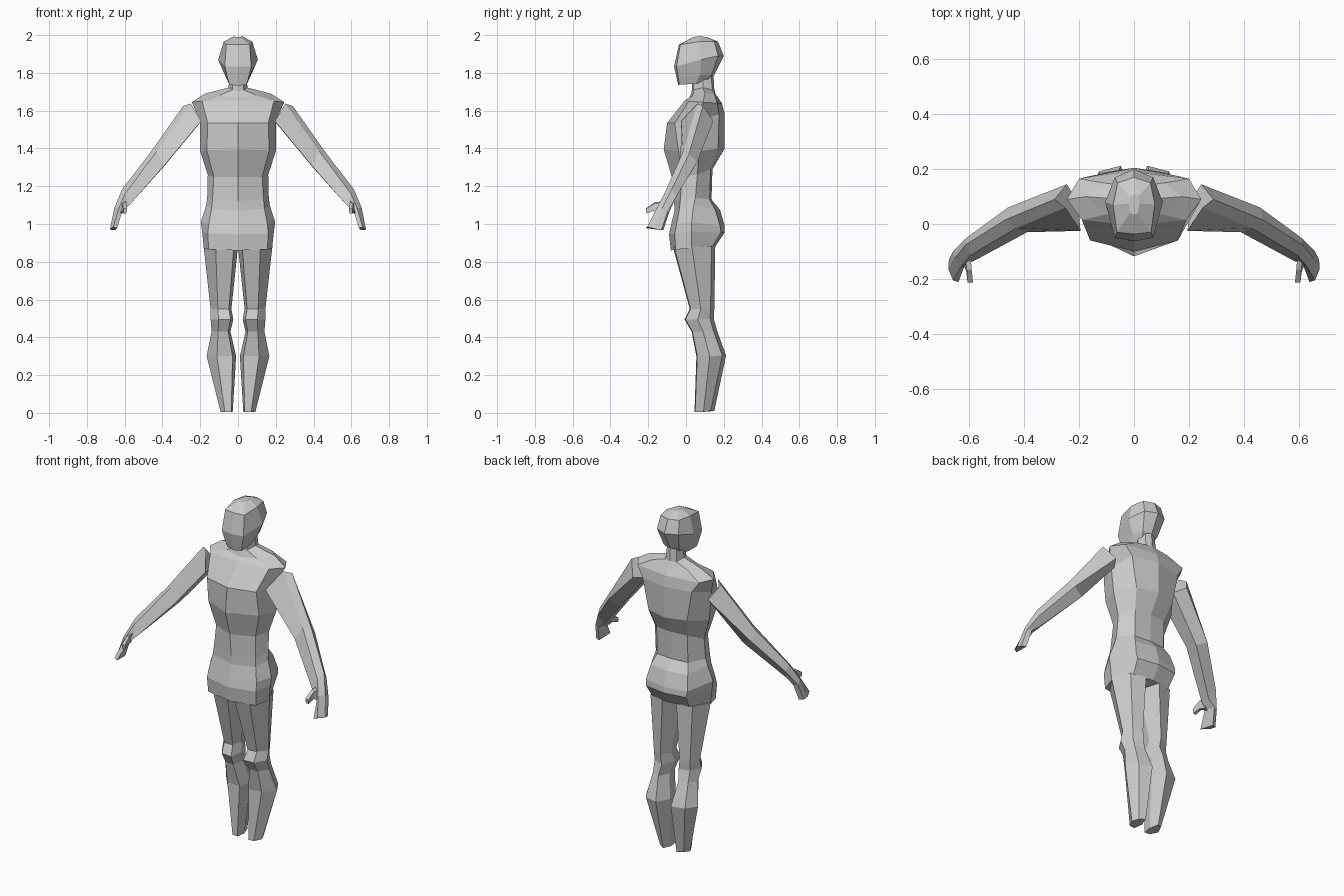
import bpy, bmesh

grey = bpy.data.materials.new("plain grey")
grey.diffuse_color = (0.6, 0.6, 0.6, 1)


def loft(name, rings, mirrored=False):
    """Skin closed rings of points into a flat-shaded solid."""
    bm = bmesh.new()
    loops = [[bm.verts.new(p) for p in ring] for ring in rings]
    for a, b in zip(loops, loops[1:]):
        n = len(a)
        for i in range(n):
            j = (i + 1) % n
            bm.faces.new((a[i], a[j], b[j], b[i]))
    bm.faces.new(loops[0])
    bm.faces.new(loops[-1])
    if mirrored:
        dup = bmesh.ops.duplicate(bm, geom=bm.verts[:] + bm.edges[:] + bm.faces[:])
        for v in dup["geom"]:
            if isinstance(v, bmesh.types.BMVert):
                v.co.x *= -1
    bmesh.ops.recalc_face_normals(bm, faces=bm.faces[:])
    mesh = bpy.data.meshes.new(name)
    bm.to_mesh(mesh)
    bm.free()
    mesh.materials.append(grey)
    obj = bpy.data.objects.new(name, mesh)
    bpy.context.collection.objects.link(obj)
    return obj


def body_ring(zf, za, zs, zb, yf, xa, ya, xs, ys, xb, yb, yc):
    """Eight-sided symmetric ring: front, front corner, side, back corner, back."""
    half = [(xa, ya, za), (xs, ys, zs), (xb, yb, zb)]
    return ([(0, yf, zf)] + half + [(0, yc, zb)]
            + [(-x, y, z) for x, y, z in reversed(half)])


# Torso, from the hips up to the neck
torso = [
    (.86, .865, .87, .88, -.08, .155, -.055, .18, .03, .12, .14, .155),
    (.945, .95, .96, .955, -.09, .16, -.06, .19, .03, .13, .185, .205),
    (1.0, 1.0, 1.01, .99, -.078, .155, -.05, .197, .03, .135, .18, .205),
    (1.07, 1.08, 1.1, 1.075, -.06, .14, -.035, .168, .04, .12, .155, .18),
    (1.12, 1.13, 1.14, 1.13, -.063, .135, -.03, .163, .05, .1, .125, .135),
    (1.25, 1.25, 1.26, 1.29, -.075, .128, -.02, .16, .06, .1, .13, .14),
    (1.395, 1.39, 1.385, 1.4, -.118, .165, -.04, .2, .07, .125, .17, .205),
    (1.535, 1.535, 1.545, 1.58, -.1, .16, -.06, .2, .05, .16, .175, .205),
    (1.655, 1.65, 1.645, 1.64, -.005, .19, .015, .245, .09, .2, .165, .19),
    (1.67, 1.68, 1.69, 1.69, .02, .1, .035, .175, .1, .11, .15, .155),
    (1.7, 1.71, 1.722, 1.71, .03, .03, .04, .05, .09, .035, .14, .15),
    (1.79, 1.79, 1.79, 1.8, .035, .025, .04, .045, .09, .03, .13, .145),
]
loft("torso", [body_ring(*r) for r in torso])

# Head, from the jaw up to the crown
head = [
    (1.732, 1.738, 1.742, 1.76, -.04, .045, -.035, .048, .05, .035, .11, .12),
    (1.765, 1.77, 1.79, 1.79, -.048, .055, -.04, .07, .075, .05, .135, .15),
    (1.835, 1.835, 1.87, 1.89, -.063, .07, -.05, .105, .08, .07, .17, .2),
    (1.95, 1.95, 1.965, 1.965, -.037, .062, -.03, .076, .07, .06, .15, .17),
    (1.985, 1.99, 1.995, 1.99, .035, .015, .04, .02, .075, .015, .1, .11),
]
loft("head", [body_ring(*r) for r in head])

# Legs: z, inner x, outer x, front y, back y
legs = [
    (.88, .0, .182, -.07, .155),
    (.55, .035, .145, .02, .15),
    (.495, .025, .145, -.008, .147),
    (.43, .04, .14, .03, .165),
    (.3, .01, .166, .055, .212),
    (.006, .028, .092, .045, .15),
]


def leg_ring(z, xi, xo, yf, yb):
    w, d = xo - xi, yb - yf
    return [(xi + .12 * w, yf, z), (xi + .65 * w, yf + .03 * d, z),
            (xo, yf + .45 * d, z), (xi + .75 * w, yb - .02, z + .004),
            (xi + .25 * w, yb, z + .004), (xi, yf + .5 * d, z)]


loft("legs", [leg_ring(*r) for r in legs], mirrored=True)

# Arms, from shoulder to fingertips
loft("arms", [
    [(.25, .06, 1.637), (.29, .09, 1.625), (.245, .145, 1.545), (.205, .08, 1.53), (.195, -.025, 1.545)],
    [(.43, -.015, 1.385), (.47, .015, 1.37), (.46, .06, 1.33), (.4, .04, 1.295), (.39, -.03, 1.31)],
    [(.598, -.115, 1.16), (.613, -.075, 1.185), (.613, -.052, 1.145), (.59, -.085, 1.095), (.575, -.13, 1.1)],
    [(.63, -.155, 1.085), (.655, -.125, 1.085), (.66, -.1, 1.06), (.635, -.09, 1.06), (.615, -.145, 1.06)],
    [(.66, -.205, .985), (.677, -.165, .975), (.675, -.13, .968), (.65, -.12, .967), (.64, -.212, .978)],
], mirrored=True)

# Thumbs
loft("thumbs", [
    [(.595, -.125, 1.12), (.615, -.125, 1.105), (.63, -.135, 1.05), (.605, -.13, 1.06)],
    [(.592, -.165, 1.115), (.61, -.165, 1.11), (.612, -.17, 1.07), (.595, -.17, 1.07)],
    [(.587, -.213, 1.082), (.607, -.213, 1.08), (.607, -.21, 1.055), (.59, -.21, 1.055)],
], mirrored=True)
